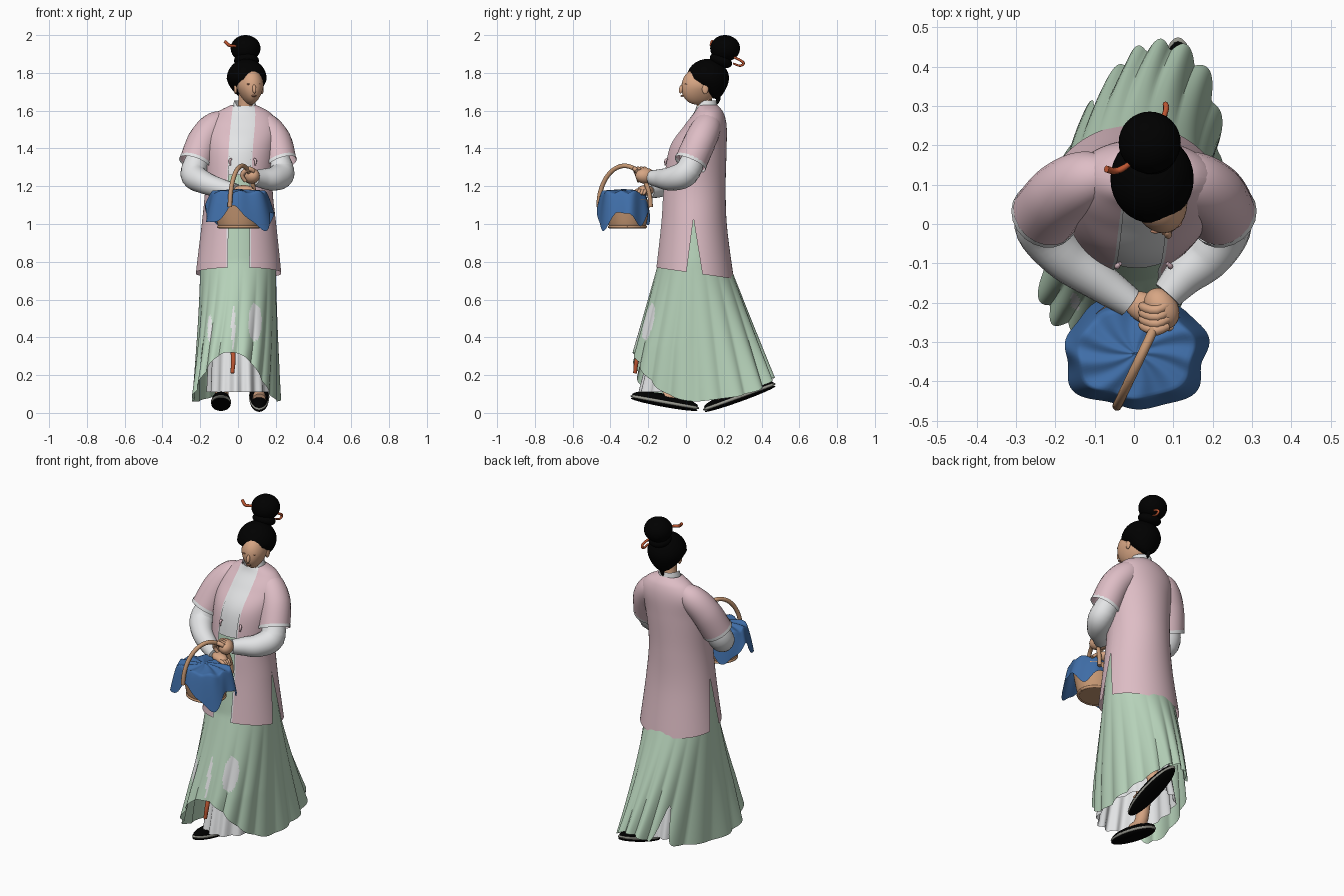
import bpy, bmesh, math
from math import sin, cos, pi, asin, atan2
from mathutils import Vector, Matrix, Euler

cube = bpy.data.objects.get("Cube")
if cube:
    bpy.data.objects.remove(cube)


def material(name, r, g, b):
    m = bpy.data.materials.new(name)
    m.use_nodes = True
    m.diffuse_color = (r, g, b, 1)
    m.node_tree.nodes["Principled BSDF"].inputs["Base Color"].default_value = (r, g, b, 1)
    return m


PINK = material("pale pink cloth", .73, .51, .56)
GREEN = material("pale green cloth", .48, .66, .50)
WHITE = material("white cloth", .77, .78, .79)
BLUE = material("blue cloth", .05, .155, .39)
SKIN = material("skin", .68, .38, .23)
WICKER = material("wicker", .56, .31, .17)
BLACK = material("black", 0, 0, 0)
ORANGE = material("orange lacquer", .50, .09, .03)
SOLE = material("grey sole", .32, .32, .28)
LIP = material("lip red", .50, .23, .14)


def finish(name, bm, mats, rule=None):
    """Turn a bmesh into a shaded object; rule picks a material by face centre."""
    bmesh.ops.recalc_face_normals(bm, faces=bm.faces)
    if rule:
        for f in bm.faces:
            f.material_index = rule(f.calc_center_median())
    me = bpy.data.meshes.new(name)
    bm.to_mesh(me)
    bm.free()
    for m in mats:
        me.materials.append(m)
    ob = bpy.data.objects.new(name, me)
    bpy.context.collection.objects.link(ob)
    bpy.ops.object.select_all(action='DESELECT')
    ob.select_set(True)
    bpy.context.view_layer.objects.active = ob
    bpy.ops.object.shade_smooth_by_angle(angle=math.radians(50))


def grid(name, f, nu, nv, mats, closed=True, cap=False, rule=None, edge=None):
    """Surface f(u, v); edge names one border column that takes the second material."""
    bm = bmesh.new()
    n = nu if closed else nu + 1
    rows = [[bm.verts.new(f(i / nu, j / nv)) for i in range(n)] for j in range(nv + 1)]
    for a, b in zip(rows, rows[1:]):
        for i in range(nu):
            k = (i + 1) % n
            face = bm.faces.new((a[i], a[k], b[k], b[i]))
            face.material_index = int(i == edge)
    if cap:
        bm.faces.new(rows[0])
        bm.faces.new(rows[-1])
    finish(name, bm, mats, rule)


def spline(rows, v):
    """Catmull-Rom through rows of any width."""
    x = min(max(v, 0), 1) * (len(rows) - 1)
    i = min(int(x), len(rows) - 2)
    t = x - i
    p = [rows[min(max(i + d, 0), len(rows) - 1)] for d in (-1, 0, 1, 2)]
    return [b + .5 * t * (c - a + t * (2 * a - 5 * b + 4 * c - d + t * (3 * (b - c) + d - a)))
            for a, b, c, d in zip(*p)]


def tube(name, rows, mat, ref=(0, 0, 1), sides=20, steps=24, cap=True):
    """Round sweep through rows of x, y, z, radius."""
    def f(u, v):
        x, y, z, r = spline(rows, v)
        tan = Vector(spline(rows, v + .01)[:3]) - Vector(spline(rows, v - .01)[:3])
        a = tan.cross(Vector(ref)).normalized()
        b = tan.cross(a).normalized()
        return Vector((x, y, z)) + r * (a * cos(2 * pi * u) + b * sin(2 * pi * u))
    grid(name, f, sides, steps, [mat], cap=cap)


def ball(name, loc, size, mat, rot=(0, 0, 0), deform=None):
    bm = bmesh.new()
    bmesh.ops.create_uvsphere(bm, u_segments=32, v_segments=20, radius=1)
    if deform:
        for v in bm.verts:
            v.co = deform(v.co)
    bm.transform(Matrix.LocRotScale(Vector(loc), Euler(rot), Vector(size)))
    finish(name, bm, [mat])


# Jacket: z, centre x, centre y, half width, half depth
TORSO = [(1.63, .03, .11, .066, .055), (1.59, .03, .118, .14, .08), (1.52, .025, .10, .188, .115),
         (1.40, .015, .06, .185, .155), (1.20, .005, .042, .178, .168), (1.0, .005, .04, .197, .177),
         (.74, .003, .045, .23, .208)]


def torso(t, v, scale=1.0):
    z, cx, cy, rx, ry = spline(TORSO, v)
    drop = -.03 * sin(t) * max(0, v - .7) / .3
    return (cx + scale * rx * cos(t), cy + scale * ry * sin(t), z + drop)


def slit(v):
    z, _, _, _, ry = spline(TORSO, v)
    return asin(max(0, .042 * (1.03 - z) / .29) / ry)


def opening(v):
    return asin(min(.95, .056 / spline(TORSO, v)[3]))


def between(a, b):
    return lambda u, v: torso(a(v) + (b(v) - a(v)) * u, v)


grid("jacket_back", between(slit, lambda v: pi - slit(v)), 36, 48, [PINK], closed=False)
grid("jacket_left_front", between(lambda v: -pi / 2 + opening(v), lambda v: -slit(v)),
     28, 48, [PINK, WHITE], closed=False, edge=0)
grid("jacket_right_front", between(lambda v: pi + slit(v), lambda v: 1.5 * pi - opening(v)),
     28, 48, [PINK, WHITE], closed=False, edge=27)

# Under shirt and standing collar with a V at the throat
grid("under_shirt", lambda u, v: torso(2 * pi * u, .04 + .58 * v, .95), 40, 24, [WHITE])


def collar(u, v):
    t = 2 * pi * u
    top = 1.655 - .09 * max(0, -sin(t)) ** 3
    r = .075 - .02 * v
    return (.035 + r * cos(t), .105 + r * sin(t), 1.56 + (top - 1.56) * v)


grid("collar", collar, 40, 6, [WHITE])


# Skirt with pleats, a trailing back and a lifted front hem
def skirt(u, v):
    t = 2 * pi * u
    back, front = max(0, sin(t)), max(0, -sin(t))
    lift = .26 * front ** (1.7 if cos(t) > 0 else 3.5)
    hem = .06 + .05 * back + .075 * back ** 4 + lift + .22 * math.exp(-((t - 2.36) / .1) ** 2)
    z = 1.3 + (hem - 1.3) * v
    k = min(1, (1.3 - z) / .5)
    s = max(0, (.8 - z) / .68)
    fold = 1 + .08 * s * (abs(sin(9 * t + .4 * sin(3 * t))) - .6)
    square = 1 - .18 * min(1, s * 1.5) * (sin(t) < 0)
    c, d = [math.copysign(abs(w) ** square, w) * fold for w in (cos(t), sin(t))]
    y = (.135 + .05 * k + (.24 if d > 0 else .205) * s) * d
    rx = (.15 + .05 * k + .013 * s) * (1 - .16 * s * back)
    return (rx * c + .2 * s * y, .04 + .02 * s + y, z)


def worn_patch(c):
    spots = ((.09, .48, .035, .1), (-.025, .45, .01, .13), (-.15, .45, .012, .07))
    return int(c.y < 0 and any(((c.x - x) / w) ** 2 + ((c.z - z) / h) ** 2 < 1 for x, z, w, h in spots))


grid("skirt", skirt, 216, 60, [GREEN, WHITE], rule=worn_patch)


def petticoat(u, v):
    t = 2 * pi * u
    r = 1 + .05 * v * sin(14 * t)
    return (.005 + (.14 + .025 * v) * r * cos(t), .025 + (.12 + .145 * v) * r * sin(t), .75 - .64 * v)


grid("petticoat", petticoat, 112, 16, [WHITE])
tube("ribbon", [(-.03, -.23, .36, .012), (-.025, -.26, .28, .012), (-.03, -.27, .21, .01)], ORANGE, (1, 0, 0))

# Sleeves, matching on both sides
for side, s in (("left", 1), ("right", -1)):
    o = .015 * (s > 0)
    tube(side + "_sleeve", [(s * .05 + o, .122, 1.555, .045), (s * .12 + o, .112, 1.52, .075),
                            (s * .182 + o, .075, 1.44, .085), (s * .226, .025, 1.325, .086)], PINK, cap=False)
    tube(side + "_sleeve_trim", [(s * .223, .028, 1.334, .088), (s * .229, .021, 1.318, .088)],
         WHITE, steps=2, cap=False)
    tube(side + "_jacket_tie", [(.025 + s * .06, -.10, 1.345, .005), (.025 + s * .068, -.108, 1.335, .007),
                                (.025 + s * .065, -.11, 1.31, .004)], PINK, (1, 0, 0), 8)

# Forearms and hands
tube("left_forearm", [(.20, .05, 1.37, .06), (.23, 0, 1.27, .07), (.19, -.075, 1.24, .064),
                      (.13, -.13, 1.24, .052), (.085, -.18, 1.245, .04)], WHITE)
tube("right_forearm", [(-.20, .05, 1.37, .06), (-.235, 0, 1.265, .07), (-.18, -.08, 1.22, .06),
                       (-.09, -.145, 1.19, .05), (-.01, -.20, 1.175, .038)], WHITE)
ball("left_hand", (.07, -.215, 1.255), (.042, .055, .042), SKIN, (0, 0, .5))
ball("right_hand", (.03, -.215, 1.178), (.06, .038, .028), SKIN, (0, 0, -.5))
for i in range(4):
    tube("left_finger", [(.085, -.205 - .018 * i, 1.28, .012), (.055, -.22 - .017 * i, 1.292, .013),
                         (.022, -.21 - .016 * i, 1.26, .012), (.04, -.205 - .015 * i, 1.225, .009)],
         SKIN, (0, 1, 0), 8, 10)
    tube("right_finger", [(.05, -.20 - .016 * i, 1.18, .010), (.085, -.215 - .016 * i, 1.175, .010),
                          (.105, -.225 - .014 * i, 1.155, .007)], SKIN, (0, 1, 0), 8, 8)

# Neck and head
tube("neck", [(.035, .11, 1.55, .05), (.04, .10, 1.62, .042), (.05, .09, 1.70, .045)], SKIN, (1, 0, 0))


def face_shape(c):
    low = max(0, -c.z)
    return Vector((c.x * (1 - .3 * low), c.y - .12 * low * (c.y < 0), c.z))


def hair_shape(c):
    low = max(0, -c.z)
    return Vector((c.x * (1 - .25 * low), c.y * (1 - .5 * low) + .4 * low, c.z))


ball("face", (.064, .07, 1.729), (.07, .095, .097), SKIN, (0, 0, .25), face_shape)
ball("nose", (.086, -.025, 1.715), (.010, .012, .024), SKIN, (-.25, 0, .25))
ball("lips", (.084, -.021, 1.678), (.014, .007, .005), LIP, (0, 0, .25))
for s in (-1, 1):
    ball("closed_eye", (.083 + s * .029, -.011 + s * .008, 1.74), (.012, .005, .003), LIP, (0, 0, .25 + s * .3))
    ball("ear", (.057 + s * .07, .09 + s * .012, 1.715), (.009, .017, .028), SKIN)
ball("hair", (.046, .115, 1.768), (.106, .113, .106), BLACK, deform=hair_shape)
ball("bun_base", (.045, .185, 1.865), (.066, .062, .035), BLACK, (-.4, 0, 0))
ball("bun", (.04, .207, 1.93), (.079, .079, .07), BLACK)
tube("hairpin", [(-.07, .14, 1.968, .009), (-.045, .135, 1.945, .009), (-.01, .155, 1.94, .007),
                 (.05, .22, 1.90, .006), (.08, .285, 1.868, .007), (.08, .305, 1.85, .007),
                 (.08, .285, 1.838, .006), (.075, .25, 1.85, .005)], ORANGE, (1, 0, 0), 8, 40)
tube("nape_lock", [(.04, .16, 1.70, .02), (.04, .17, 1.66, .012), (.04, .16, 1.63, .003)], BLACK, (1, 0, 0), 8)


# Shoes: black upper, grey band, black sole
def shoe(side, x, heel, toe):
    a, b = Vector(heel), Vector(toe)
    mid, along = (a + b) / 2, a - b
    tilt = atan2(along.y, along.x)
    flat = lambda c: Vector((c.x, c.y, max(c.z, 0)))
    for part, mat, lift, size in (("upper", BLACK, .008, (.05, .96, .036)), ("band", SOLE, 0, (.054, 1, .02)),
                                  ("sole", BLACK, -.012, (.051, .97, .014))):
        ball(side + "_shoe_" + part, (x, mid.x - lift * sin(tilt), mid.y + lift * cos(tilt)),
             (size[0], size[1] * along.length / 2, size[2]), mat, (tilt, 0, 0), flat if part == "upper" else None)


shoe("right", -.09, (.07, .024), (-.295, .09))
shoe("left", .112, (.475, .155), (.09, .016))
tube("right_leg", [(-.09, -.10, .08, .04), (-.085, -.03, .14, .036), (-.08, 0, .5, .055)], SKIN, (1, 0, 0))
tube("left_leg", [(.112, .17, .07, .035), (.112, .30, .15, .036), (.10, .1, .5, .055)], SKIN, (1, 0, 0))

# Basket with rim, handle and draped cloth
BX, BY = .005, -.31


def basket(u, v):
    t, r = 2 * pi * u, .88 + .25 * v ** .8
    return (BX + .122 * r * cos(t), BY + .108 * r * sin(t), .98 + .15 * v)


def cloth(u, v):
    t = 2 * pi * u
    corner = cos(4 * t - pi + .5)
    droop = max(0, v - .6) / .4
    r = min(1, v / .6) * .8 + .2 * droop + .04 * v * sin(7 * t) + .05 * v * corner
    hang = .115 + .045 * corner + .035 * max(0, cos(t + .6)) ** 4
    z = 1.185 - .025 * v + .012 * v * sin(9 * t + 5 * v) - droop ** 1.4 * hang
    return (BX + .186 * r * cos(t), BY - .02 + .142 * r * sin(t), z)


grid("basket", basket, 40, 8, [WICKER], cap=True)
tube("basket_foot", [(BX + .108 * cos(a), BY + .096 * sin(a), .985, .008)
                     for a in (i * pi / 10 for i in range(21))], WICKER, sides=8, steps=60)
grid("basket_cloth", cloth, 96, 24, [BLUE])
tube("basket_handle", [(.023 - .066 * cos(a), -.325 - .138 * cos(a), 1.09 + .218 * sin(a), .012)
                       for a in (i * pi / 12 for i in range(13))], WICKER, (.9, -.43, 0), 12, 40)
